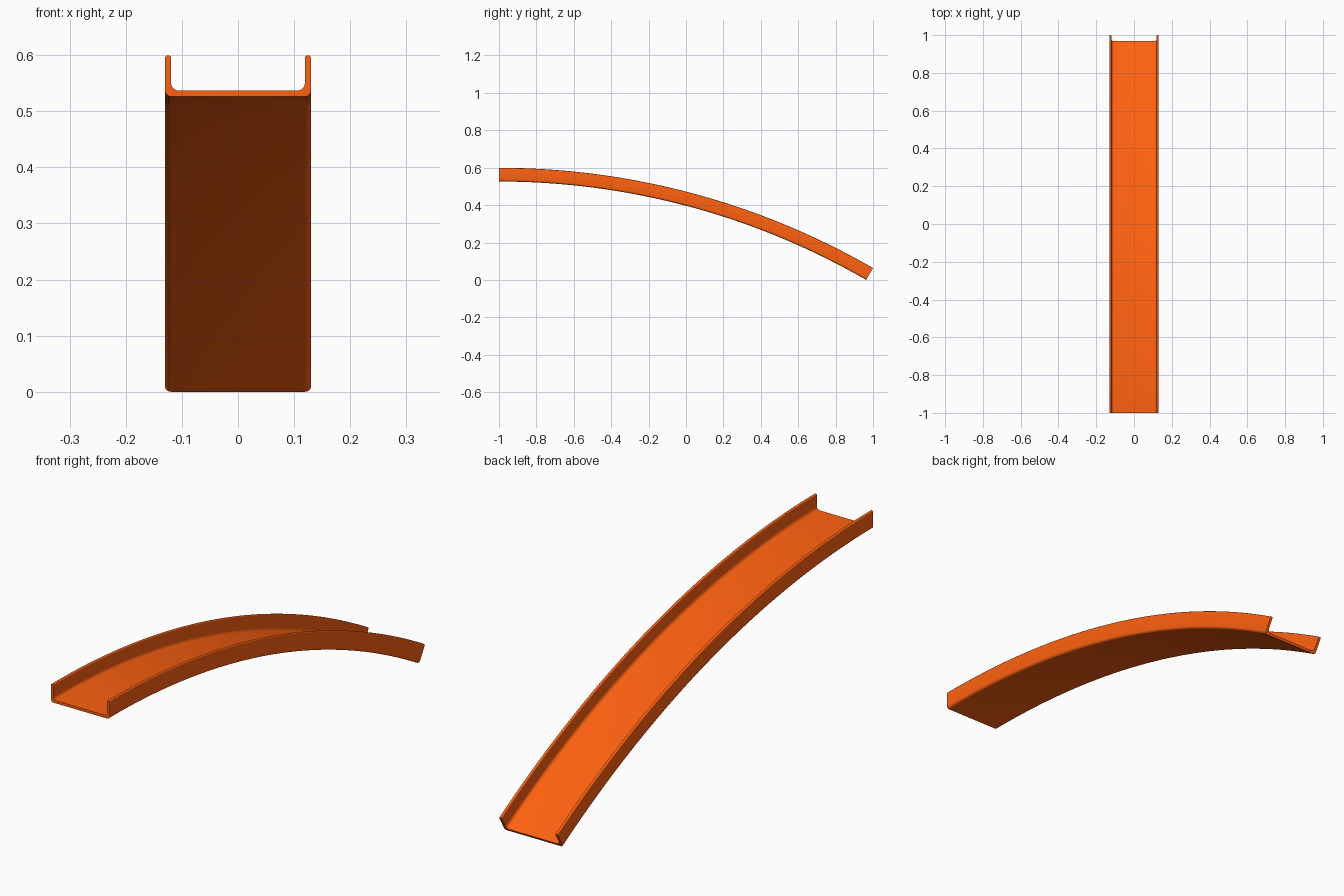
import bpy, bmesh
from math import sin, cos, pi, radians

if "Cube" in bpy.data.objects:
    bpy.data.objects.remove(bpy.data.objects["Cube"])

R = 4.0                 # radius of the wall tops
SWEEP = radians(30)
STEPS = 64
W, H, T = 0.13, 0.0733, 0.0107   # half width, height, thickness


def arc(cx, cz, r, a0, a1, n=6):
    return [(cx + r * cos(radians(a0 + (a1 - a0) * i / n)),
             cz + r * sin(radians(a0 + (a1 - a0) * i / n))) for i in range(n + 1)]


# Half of the U section: outer bottom corner, rounded lip, inner fillet
ro, ri, rl = 0.011, 0.014, 0.0045
half = (arc(W - ro, -H + ro, ro, -90, 0)
        + arc(W - rl, -rl, rl, 0, 90, 4)
        + arc(W - T + rl, -rl, rl, 90, 180, 4)
        + arc(W - T - ri, -H + T + ri, ri, 0, -90))
section = half + [(-x, z) for x, z in reversed(half)]

# Sweep the section round the arc, starting level at the front
bm = bmesh.new()
z0 = H * cos(SWEEP) - R * cos(SWEEP)
rings = []
for i in range(STEPS + 1):
    a = SWEEP * i / STEPS
    rings.append([bm.verts.new((x, -1 + (R + z) * sin(a), z0 + (R + z) * cos(a)))
                  for x, z in section])
n = len(section)
for r0, r1 in zip(rings, rings[1:]):
    for j in range(n):
        k = (j + 1) % n
        bm.faces.new((r0[j], r0[k], r1[k], r1[j]))
bm.faces.new(rings[0])
bm.faces.new(rings[-1][::-1])
bmesh.ops.recalc_face_normals(bm, faces=bm.faces)

mesh = bpy.data.meshes.new("curved_channel")
bm.to_mesh(mesh)
bm.free()
track = bpy.data.objects.new("curved_channel", mesh)
bpy.context.collection.objects.link(track)

# Orange plastic
mat = bpy.data.materials.new("orange")
mat.diffuse_color = (1.0, 0.12, 0.005, 1)
mat.use_nodes = True
mat.node_tree.nodes["Principled BSDF"].inputs["Base Color"].default_value = mat.diffuse_color
mesh.materials.append(mat)

bpy.context.view_layer.objects.active = track
track.select_set(True)
bpy.ops.object.shade_smooth_by_angle(angle=radians(35))
